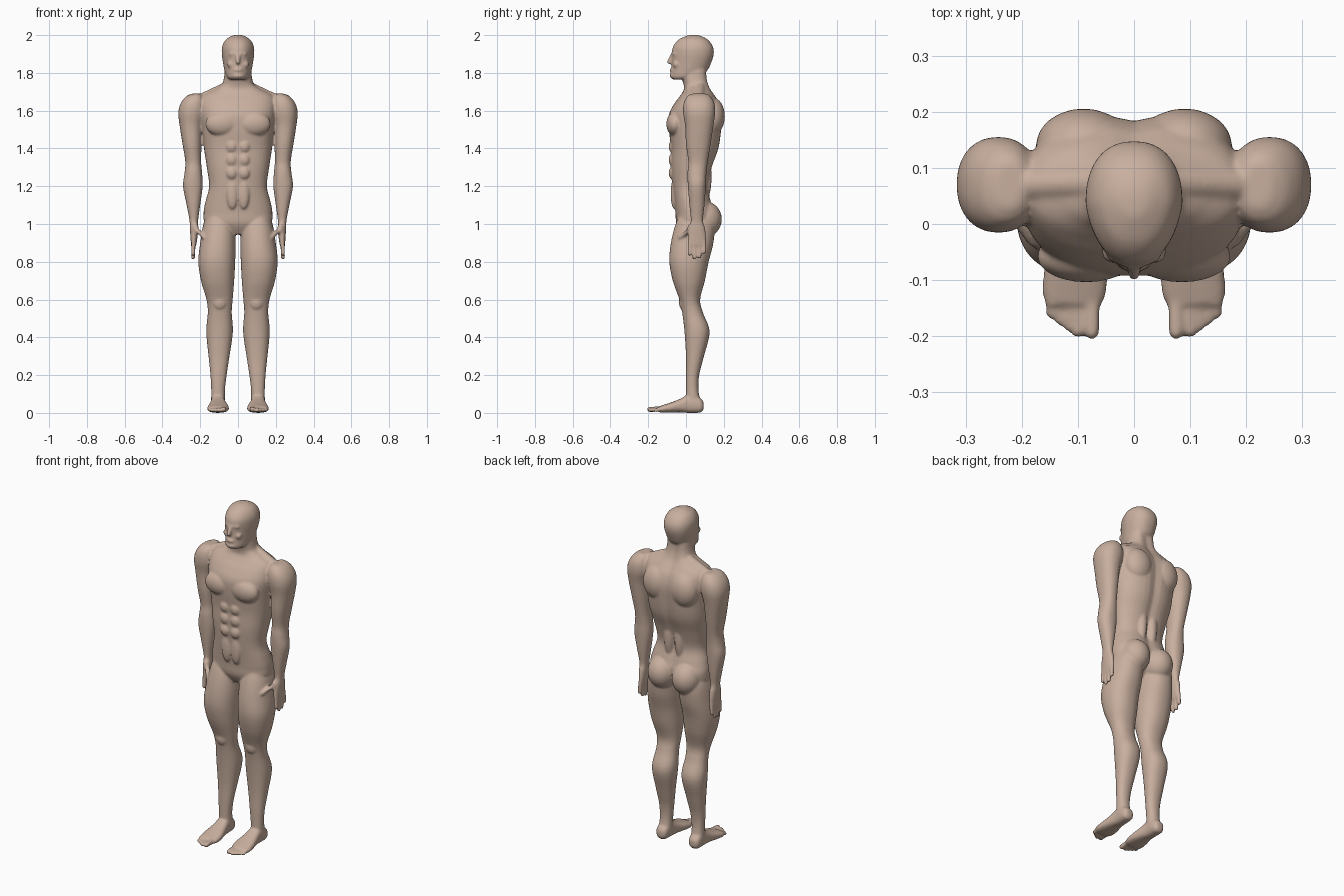
import bpy
import bmesh
import math
from mathutils import Vector, Matrix

SIDES = 40
STEPS = 5

if "Cube" in bpy.data.objects:
    bpy.data.objects.remove(bpy.data.objects["Cube"], do_unlink=True)

bm = bmesh.new()


def catmull(a, b, c, d, t):
    """Smoothly blend four neighbouring sections."""
    return [0.5 * (2 * q + (r - p) * t + (2 * p - 5 * q + 4 * r - s) * t * t
                   + (3 * q - p - 3 * r + s) * t ** 3)
            for p, q, r, s in zip(a, b, c, d)]


def refine(rows):
    """Insert smooth sections between the given ones."""
    last = len(rows) - 1
    result = []
    for i in range(last):
        quad = [rows[max(0, min(last, i + k))] for k in (-1, 0, 1, 2)]
        result += [catmull(*quad, step / STEPS) for step in range(STEPS)]
    return result + [rows[last]]


def loft(rows, along_y=False, power=2.2, taper=0.0, groove=0.0):
    """Skin sections given as (station, x low, x high, depth low, depth high)."""
    rings = []
    for station, x_low, x_high, d_low, d_high in refine(rows):
        ring = []
        for k in range(SIDES):
            angle = math.tau * k / SIDES
            c, s = math.cos(angle), math.sin(angle)
            u = math.copysign(abs(c) ** (2 / power), c)
            v = math.copysign(abs(s) ** (2 / power), s)
            # narrow the front, and press a furrow along the middle of the back
            u *= 1 - taper * max(0, -v)
            x = (x_low + x_high) / 2 + u * (x_high - x_low) / 2
            d = (d_low + d_high) / 2 + v * (d_high - d_low) / 2
            if v > 0:
                d -= groove * math.exp(-(x / 0.03) ** 2)
            ring.append(bm.verts.new((x, station, d) if along_y else (x, d, station)))
        rings.append(ring)
    faces = [bm.faces.new(rings[0]), bm.faces.new(rings[-1])]
    for low, high in zip(rings, rings[1:]):
        for k in range(SIDES):
            n = (k + 1) % SIDES
            faces.append(bm.faces.new((low[k], low[n], high[n], high[k])))
    bmesh.ops.recalc_face_normals(bm, faces=faces)


def blob(centre, radii):
    """Ellipsoid muscle or bulge."""
    matrix = Matrix.Translation(centre) @ Matrix.Diagonal((*radii, 1))
    bmesh.ops.create_uvsphere(bm, u_segments=24, v_segments=16, radius=1, matrix=matrix)


def capsule(start, end, radius):
    """Round-ended rod, used for fingers, toes and ridges."""
    start, end = Vector(start), Vector(end)
    turn = (end - start).to_track_quat('Z', 'Y')
    made = bmesh.ops.create_uvsphere(bm, u_segments=16, v_segments=12, radius=radius)
    for v in made["verts"]:
        base = end if v.co.z > 0.0001 else start
        v.co = base + turn @ v.co


def symmetric(rows):
    """Expand (z, half width, front, back) into full sections."""
    return [(z, -w, w, front, back) for z, w, front, back in rows]


# ---- Left side: leg ----
loft([
    (1.08, .06, .15, -.02, .11),
    (1.0, .02, .183, -.055, .15),
    (.9, .012, .2, -.08, .145),
    (.8, .015, .21, -.088, .12),
    (.7, .02, .196, -.07, .1),
    (.6, .028, .167, -.035, .075),
    (.53, .033, .16, -.02, .09),
    (.43, .027, .168, -.008, .125),
    (.3, .045, .156, 0, .095),
    (.2, .06, .146, 0, .07),
    (.12, .069, .142, 0, .066),
    (.05, .068, .143, 0, .08),
])
blob((.097, -.017, .585), (.036, .02, .04))

# ---- Foot and toes ----
loft([
    (.094, .09, .125, .02, .055),
    (.08, .075, .14, .003, .075),
    (.05, .07, .144, 0, .095),
    (.01, .068, .144, 0, .095),
    (-.03, .06, .15, .003, .075),
    (-.08, .049, .16, .002, .055),
    (-.12, .049, .163, .001, .042),
    (-.145, .058, .158, .004, .034),
], along_y=True, power=2.5)
for x, tip, radius in ((.075, -.206, .0145), (.1, -.204, .0105), (.117, -.193, .0095),
                       (.133, -.181, .009), (.149, -.169, .009)):
    capsule((x, -.12, .022), (x, tip + radius, radius + .004), radius)

# ---- Arm ----
loft([
    (1.69, .2, .245, .03, .11),
    (1.675, .18, .275, .005, .13),
    (1.64, .17, .303, -.012, .15),
    (1.59, .17, .316, -.015, .155),
    (1.52, .188, .309, -.005, .145),
    (1.42, .193, .293, 0, .13),
    (1.33, .195, .279, .012, .115),
    (1.27, .19, .283, .008, .108),
    (1.2, .187, .291, .01, .105),
    (1.1, .2, .272, .018, .098),
    (1.02, .211, .257, .025, .09),
    (.98, .212, .255, .015, .1),
    (.92, .216, .251, .008, .107),
    (.885, .222, .249, .012, .104),
])

# ---- Fingers and thumb ----
for i, tip in enumerate((.835, .815, .82, .845)):
    y = .02 + .0255 * i
    capsule((.235, y, .91), (.238, y, tip + .008), .0115)
capsule((.225, .03, .975), (.178, -.03, .93), .0125)
blob((.225, .03, .97), (.018, .025, .035))

# ---- Paired muscles ----
blob((.085, -.058, 1.53), (.088, .046, .065))
blob((.09, .14, 1.57), (.085, .066, .1))
blob((.035, .1, 1.25), (.032, .036, .13))
blob((.08, .1, 1.025), (.083, .09, .095))
capsule((.045, .075, 1.73), (.2, .07, 1.658), .03)
for z in (1.41, 1.34, 1.27):
    blob((.033, -.074, z), (.029, .018, .032))
blob((.03, -.064, 1.16), (.03, .017, .08))

# ---- Brow and cheek ----
capsule((.01, -.066, 1.9), (.035, -.056, 1.9), .013)
blob((.036, -.05, 1.845), (.022, .02, .02))

# ---- Copy the left side to the right ----
copy = bmesh.ops.duplicate(bm, geom=bm.verts[:] + bm.edges[:] + bm.faces[:])["geom"]
for v in (g for g in copy if isinstance(g, bmesh.types.BMVert)):
    v.co.x = -v.co.x
bmesh.ops.reverse_faces(bm, faces=[g for g in copy if isinstance(g, bmesh.types.BMFace)])

# ---- Torso and neck ----
loft(symmetric([
    (.945, .05, -.02, .08),
    (1.0, .168, -.05, .13),
    (1.06, .182, -.056, .15),
    (1.12, .172, -.062, .135),
    (1.2, .153, -.072, .117),
    (1.3, .165, -.08, .14),
    (1.4, .18, -.08, .175),
    (1.5, .19, -.09, .19),
    (1.58, .2, -.09, .195),
    (1.64, .2, -.06, .18),
    (1.68, .185, -.03, .155),
    (1.71, .13, -.012, .135),
    (1.735, .088, -.012, .125),
    (1.77, .075, -.02, .117),
    (1.82, .07, -.02, .115),
]), power=2.4, groove=.012)

# ---- Head ----
loft(symmetric([
    (1.765, .042, -.07, .0),
    (1.78, .06, -.083, .06),
    (1.81, .071, -.079, .11),
    (1.85, .079, -.075, .132),
    (1.9, .086, -.075, .147),
    (1.94, .084, -.068, .142),
    (1.975, .066, -.04, .117),
    (1.995, .035, 0, .08),
    (2.001, .012, .02, .055),
]), power=2.3, taper=.2)
capsule((0, -.073, 1.89), (0, -.089, 1.858), .012)
blob((0, -.073, 1.815), (.026, .014, .011))
blob((0, -.068, 1.785), (.032, .019, .016))

# ---- Fuse all parts into one smooth skin ----
mesh = bpy.data.meshes.new("human_body")
bm.to_mesh(mesh)
bm.free()
body = bpy.data.objects.new("human_body", mesh)
bpy.context.collection.objects.link(body)

skin = bpy.data.materials.new("warm_skin")
skin.use_nodes = True
colour = (.58, .43, .345, 1)
skin.diffuse_color = colour
bsdf = skin.node_tree.nodes["Principled BSDF"]
bsdf.inputs["Base Color"].default_value = colour
bsdf.inputs["Roughness"].default_value = .6
mesh.materials.append(skin)

remesh = body.modifiers.new("fuse", 'REMESH')
remesh.mode = 'VOXEL'
remesh.voxel_size = .006
remesh.use_smooth_shade = True
smooth = body.modifiers.new("soften", 'SMOOTH')
smooth.factor = .5
smooth.iterations = 6
